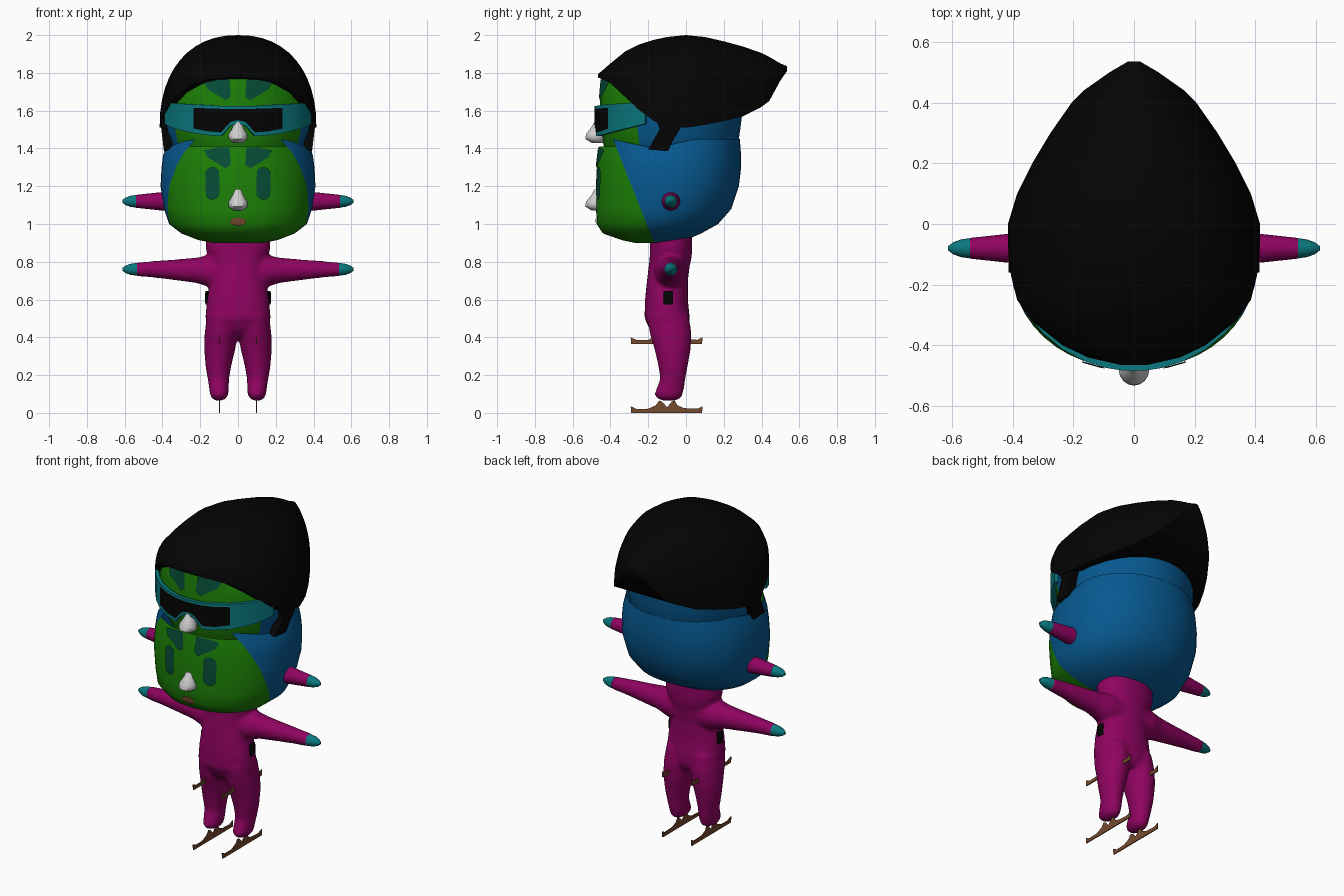
import bpy, bmesh, math
from mathutils import Vector
from mathutils.bvhtree import BVHTree

if "Cube" in bpy.data.objects:
    bpy.data.objects.remove(bpy.data.objects["Cube"])


def material(name, r, g, b):
    m = bpy.data.materials.new(name)
    m.use_nodes = True
    m.diffuse_color = (r, g, b, 1)
    bsdf = m.node_tree.nodes["Principled BSDF"]
    bsdf.inputs["Base Color"].default_value = (r, g, b, 1)
    bsdf.inputs["Roughness"].default_value = 0.7
    return m


BLACK = material("black", .0013, .0013, .0013)
BLUE = material("blue", .002, .1, .28)
GREEN = material("green", .012, .225, .002)
DARK = material("dark green", .002, .075, .04)
MAGENTA = material("magenta", .275, .001, .118)
TEAL = material("teal", .003, .19, .21)
PALE = material("pale grey", .62, .62, .62)
BROWN = material("brown", .18, .07, .027)


def finish(name, bm, mats, angle=40):
    bmesh.ops.recalc_face_normals(bm, faces=bm.faces)
    mesh = bpy.data.meshes.new(name)
    bm.to_mesh(mesh)
    bm.free()
    for m in mats:
        mesh.materials.append(m)
    for p in mesh.polygons:
        p.use_smooth = True
    mesh.set_sharp_from_angle(angle=math.radians(angle))
    ob = bpy.data.objects.new(name, mesh)
    bpy.context.collection.objects.link(ob)
    return ob


def loft(rings, caps=(True, True), bm=None):
    """Skin a list of closed point rings."""
    bm = bm or bmesh.new()
    rows = [[bm.verts.new(p) for p in r] for r in rings]
    n = len(rows[0])
    for a, b in zip(rows, rows[1:]):
        for i in range(n):
            j = (i + 1) % n
            bm.faces.new((a[i], a[j], b[j], b[i]))
    for row, cap in zip((rows[0], rows[-1]), caps):
        if cap:
            bm.faces.new(row)
    return bm


def power_point(a, power):
    """Point on a unit superellipse."""
    c, s = math.cos(a), math.sin(a)
    return math.copysign(abs(c) ** (2 / power), c), math.copysign(abs(s) ** (2 / power), s)


def ring(z, w, yf, yb, cx=0, n=32, power=2.0):
    """Flat superellipse ring between a front and a back depth."""
    pts = [power_point(2 * math.pi * i / n, power) for i in range(n)]
    return [(cx + x * w, (yf + yb) / 2 + y * (yb - yf) / 2, z) for x, y in pts]


def ring_x(x, zc, r, n=16):
    return [(x, -.08 + r * math.cos(2 * math.pi * i / n), zc + r * math.sin(2 * math.pi * i / n))
            for i in range(n)]


def cut(bm, point, normal):
    bmesh.ops.bisect_plane(bm, geom=bm.verts[:] + bm.edges[:] + bm.faces[:], plane_co=point, plane_no=normal)


def two_tone(bm, point, normal):
    """Cut at a plane: green in front of it, blue behind."""
    p, n = Vector(point), Vector(normal)
    cut(bm, p, n)
    for f in bm.faces:
        f.material_index = int((f.calc_center_median() - p).dot(n) > 0)


# Lower head: face in front, hood behind, its rim dipping at the sides and rising to two points
rings = [ring(*r, n=48, power=2.15) for r in [
    (.90, .13, -.27, -.05), (.915, .21, -.34, 0), (.95, .30, -.44, .08), (1.0, .365, -.473, .17),
    (1.08, .392, -.476, .24), (1.2, .41, -.477, .28), (1.3, .405, -.472, .292),
    (1.37, .395, -.466, .291), (1.45, .372, -.452, .285)]]
rings[-1] = [(x, y, 1.4 + .05 * min(1, abs(y + .17) / .22)) for x, y, z in rings[-1]]
bm = loft(rings, caps=(True, False))
cut(bm, (0, 0, 1.41), (0, 0, 1))
two_tone(bm, (0, -.28, 1.18), (0, 1, .4))
bmesh.ops.delete(bm, geom=[f for f in bm.faces if f.material_index == 0
                           and f.calc_center_median().z > 1.41], context='FACES')
lower_head = finish("lower_head", bm, [GREEN, BLUE])

# Upper head
bm = loft([ring(*r) for r in [
    (1.36, .33, -.41, .25), (1.42, .358, -.437, .275), (1.5, .38, -.45, .287), (1.6, .39, -.456, .30),
    (1.7, .385, -.456, .29), (1.78, .33, -.447, .24), (1.85, .2, -.33, .16), (1.9, .08, -.2, .05)]])
two_tone(bm, (0, -.25, 1.45), (0, 1, .12))
upper_head = finish("upper_head", bm, [GREEN, BLUE])

# Hair: arched sections swept from the fringe to the pointed back
sections = [(-.465, .04, 1.795, 1.775), (-.44, .15, 1.815, 1.765), (-.40, .235, 1.85, 1.745),
            (-.32, .335, 1.915, 1.67), (-.25, .385, 1.95, 1.605), (-.17, .405, 1.975, 1.545),
            (-.1, .414, 1.99, 1.52), (0, .415, 2.0, 1.51), (.1, .385, 1.99, 1.525),
            (.2, .335, 1.967, 1.545), (.3, .275, 1.94, 1.57), (.4, .205, 1.905, 1.62),
            (.44, .165, 1.885, 1.65), (.5, .08, 1.85, 1.76), (.535, .02, 1.835, 1.81)]
arch = [power_point(math.pi * i / 24, 2.25) for i in range(25)]
finish("hair", loft([[(w * x, y, b + (t - b) * max(0, h)) for x, h in arch]
                     for y, w, t, b in sections]), [BLACK])


def prism(name, outline, place_a, place_b, mat):
    """Extrude an outline between two placements."""
    return finish(name, loft([[place_a(*p) for p in outline], [place_b(*p) for p in outline]]), [mat], 30)


# Goggles: curved band whose middle row holds the dark lens
cols = [(0, 1.53, 1.55, 1.61, 1.625), (.04, 1.52, 1.54, 1.61, 1.625), (.09, 1.465, 1.485, 1.61, 1.625),
        (.16, 1.47, 1.49, 1.612, 1.63), (.235, 1.48, 1.505, 1.615, 1.633), (.3, 1.495, 1.53, 1.6, 1.637),
        (.35, 1.51, 1.54, 1.6, 1.64), (.39, 1.53, 1.56, 1.6, 1.645)]
cols = [(-c[0],) + c[1:] for c in cols[:0:-1]] + cols
bm = bmesh.new()
grid = [[bm.verts.new((x, -.09 - .394 * math.sqrt(1 - (x / .412) ** 2), z)) for z in zs] for x, *zs in cols]
for a, b in zip(grid, grid[1:]):
    for k in range(3):
        f = bm.faces.new((a[k], b[k], b[k + 1], a[k + 1]))
        f.material_index = int(k == 1 and abs(f.calc_center_median().x) < .235)
bmesh.ops.recalc_face_normals(bm, faces=bm.faces)
bmesh.ops.solidify(bm, geom=bm.faces[:], thickness=.02)
finish("goggles", bm, [TEAL, BLACK])

# Noses
for label, dz in (("upper", 0), ("lower", -.358)):
    finish(label + "_nose", loft([ring(z + dz, w, yf, -.43, n=16) for z, w, yf in [
        (1.54, .02, -.485), (1.51, .03, -.502), (1.475, .05, -.53), (1.45, .05, -.532),
        (1.43, .025, -.5)]]), [PALE], 60)


def face_plate(name, head, outline, mat, lift=.008):
    """Thin patch laid over the front of a head."""
    mesh = head.data
    tree = BVHTree.FromPolygons([v.co for v in mesh.vertices], [p.vertices[:] for p in mesh.polygons])

    def hit(x, z):
        p = tree.ray_cast(Vector((x, -2, z)), Vector((0, 1, 0)))[0]
        return (x, (p.y if p else -.44) - lift, z)
    bm = bmesh.new()
    rim = [bm.verts.new(hit(x, z)) for x, z in outline]
    n = len(outline)
    mid = bm.verts.new(hit(sum(p[0] for p in outline) / n, sum(p[1] for p in outline) / n))
    for i in range(n):
        bm.faces.new((rim[i], rim[(i + 1) % n], mid))
    finish(name, bm, [mat])


brow = [(.18, 1.75), (.11, 1.765), (.045, 1.765), (.038, 1.675), (.065, 1.655), (.16, 1.712)]
ring16 = [2 * math.pi * i / 16 for i in range(16)]
mouth = [(.042 * math.cos(a), 1.012 + .022 * math.sin(a)) for a in ring16]
eye = [(.135 + .038 * math.cos(a), 1.215 + math.copysign(.048, math.sin(a + .01)) + .038 * math.sin(a))
       for a in ring16]
face_plate("mouth", lower_head, mouth, BROWN)

# Blade profile, used for both skate sets
blade = [(-.29, 0), (.085, 0), (.088, .035), (.06, .022), (-.01, .025), (-.045, .04), (-.06, .065),
         (-.075, .06), (-.1, .03), (-.128, .06), (-.142, .065), (-.16, .04), (-.2, .022),
         (-.26, .02), (-.293, .035)]
sideburn = [(-.2, 1.395), (-.095, 1.385), (-.07, 1.44), (-.01, 1.54), (-.16, 1.56), (-.14, 1.5)]
body = bmesh.new()

for side, s in (("left", 1), ("right", -1)):
    face_plate(side + "_upper_brow", upper_head, [(s * x, z) for x, z in brow], DARK)
    face_plate(side + "_lower_brow", lower_head, [(s * x, z - .36) for x, z in brow], DARK)
    face_plate(side + "_eye", lower_head, [(s * x, z) for x, z in eye], DARK)
    prism(side + "_sideburn", sideburn, lambda y, z: (s * .35, y, z),
          lambda y, z: (s * (.392 + .12 * (z - 1.385)), y, z), BLACK)
    # Short stubs on the head, and coloured tips for stubs and arms
    finish(side + "_head_stub", loft([ring_x(s * x, 1.12, r) for x, r in [
        (.3, .055), (.42, .047), (.54, .034)]]), [MAGENTA])
    for label, z in (("hand", .76), ("stub_tip", 1.12)):
        finish(side + "_" + label, loft([ring_x(s * x, z, r) for x, r in [
            (.535, .034), (.57, .029), (.595, .02), (.612, .007)]]), [TEAL])
    # Arm and leg, added to the body
    loft([ring_x(s * x, z, r) for x, z, r in [
        (.05, .745, .09), (.15, .75, .086), (.22, .755, .068), (.32, .757, .057),
        (.43, .76, .046), (.545, .76, .036)]], bm=body)
    loft([ring(z, w, yf, yb, s * cx, 20) for z, w, yf, yb, cx in [
        (.52, .08, -.21, .015, .085), (.42, .088, -.192, .03, .089), (.34, .083, -.168, .026, .096),
        (.25, .069, -.147, .01, .104), (.18, .057, -.137, -.003, .104), (.14, .053, -.152, -.008, .101),
        (.10, .05, -.168, -.016, .1), (.08, .041, -.158, -.025, .1), (.066, .022, -.13, -.05, .1)]], bm=body)
    for label, dz in (("skate_blade", 0), ("knee_blade", .365)):
        prism(side + "_" + label, blade, lambda y, z: (s * .098 - .003, y, z + dz),
              lambda y, z: (s * .098 + .003, y, z + dz), BROWN)
    # Small dark hip pouch
    finish(side + "_hip_pouch", loft([ring(z, w, -.12, -.07, s * .162, 8) for z, w in [
        (.575, .009), (.59, .014), (.63, .014), (.645, .009)]]), [BLACK])

# Torso and collar, fused with the limbs into one smooth body
loft([ring(*r, power=2.2) for r in [
    (.4, .09, -.15, 0), (.44, .15, -.19, .02), (.5, .174, -.22, .02),
    (.6, .164, -.217, .01), (.7, .147, -.207, .01), (.78, .142, -.197, .02),
    (.82, .155, -.192, .03), (.87, .172, -.192, .033), (.95, .172, -.192, .032)]], bm=body)
body_ob = finish("body", body, [MAGENTA])
fuse = body_ob.modifiers.new("fuse", 'REMESH')
fuse.mode = 'VOXEL'
fuse.voxel_size = .011
fuse.use_smooth_shade = True
soften = body_ob.modifiers.new("soften", 'SMOOTH')
soften.factor = .5
soften.iterations = 8
